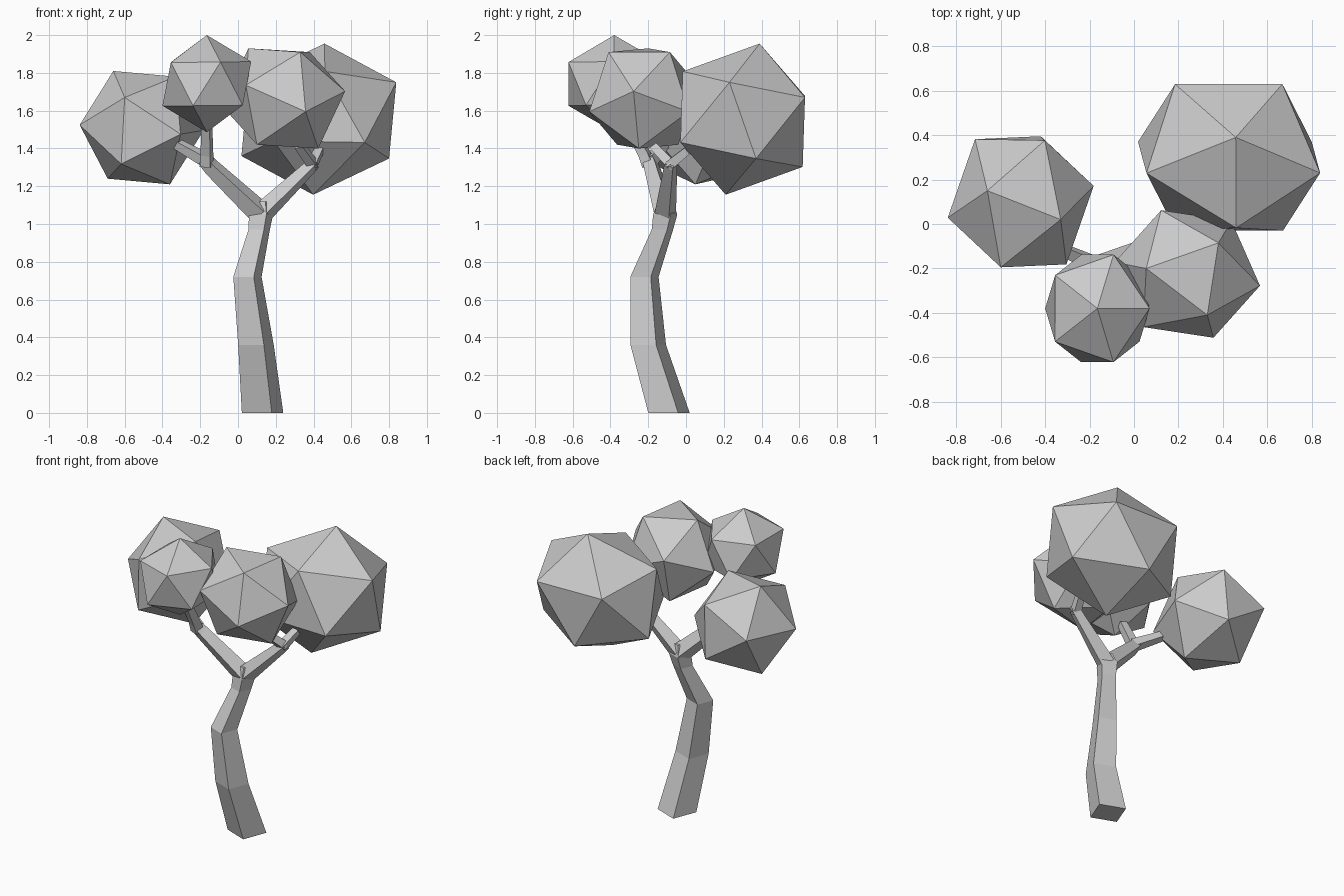
import bpy, bmesh, math
from mathutils import Matrix, Vector

if "Cube" in bpy.data.objects:
    bpy.data.objects.remove(bpy.data.objects["Cube"])

SPIN = math.radians(24)
REF = Vector((-math.sin(SPIN), math.cos(SPIN), 0))
UP = Vector((0, 0, 1))


def finish(bm, name):
    bmesh.ops.recalc_face_normals(bm, faces=bm.faces)
    mesh = bpy.data.meshes.new(name)
    bm.to_mesh(mesh)
    bm.free()
    obj = bpy.data.objects.new(name, mesh)
    bpy.context.collection.objects.link(obj)
    return obj


def limb(name, path, level=False):
    """Four-sided tapering tube through (x, y, z, radius) stations."""
    bm = bmesh.new()
    pts = [Vector(p[:3]) for p in path]
    rings = []
    for i, p in enumerate(pts):
        before, after = pts[max(i - 1, 0)], pts[min(i + 1, len(pts) - 1)]
        d = UP if level else (after - before).normalized()
        u = (REF - d * REF.dot(d)).normalized()
        v = d.cross(u)
        r = path[i][3]
        rings.append([bm.verts.new(p + k * r) for k in (u, v, -u, -v)])
    for a, b in zip(rings, rings[1:]):
        for j in range(4):
            k = (j + 1) % 4
            bm.faces.new((a[j], a[k], b[k], b[j]))
    bm.faces.new(rings[0][::-1])
    bm.faces.new(rings[-1])
    return finish(bm, name)


def foliage(name, centre, *corners):
    """Slightly stretched icosahedron, aimed by the three corners of one face."""
    bm = bmesh.new()
    bmesh.ops.create_icosphere(bm, subdivisions=1, radius=1)
    bm.faces.ensure_lookup_table()
    base = Matrix([v.co for v in bm.faces[0].verts]).transposed()
    goal = Matrix(corners).transposed()
    m = Matrix.Translation(centre) @ (goal @ base.inverted()).to_4x4()
    bmesh.ops.transform(bm, matrix=m, verts=bm.verts)
    return finish(bm, name)


# Trunk, bending to the left and front, then back to the fork
limb("trunk", [(0.13, -0.09, 0, 0.12), (0.095, -0.20, 0.36, 0.103),
               (0.05, -0.22, 0.72, 0.082), (0.112, -0.125, 0.97, 0.062),
               (0.122, -0.11, 1.05, 0.07), (0.128, -0.11, 1.12, 0.042)], level=True)

# Left branch and its twigs
limb("left_branch", [(0.115, -0.11, 1.06, 0.065), (-0.14, -0.18, 1.30, 0.047),
                     (-0.18, -0.195, 1.345, 0.042)])
limb("left_outer_twig", [(-0.155, -0.19, 1.33, 0.042), (-0.325, -0.115, 1.425, 0.032)])
limb("left_upper_twig", [(-0.165, -0.195, 1.31, 0.042), (-0.165, -0.22, 1.37, 0.038),
                         (-0.165, -0.305, 1.53, 0.032)])

# Right branch and its twigs
limb("right_branch", [(0.13, -0.11, 1.06, 0.06), (0.36, -0.085, 1.28, 0.04),
                      (0.405, -0.08, 1.325, 0.036)])
limb("right_back_twig", [(0.39, -0.09, 1.31, 0.036), (0.43, 0.01, 1.39, 0.03)])
limb("right_front_twig", [(0.40, -0.075, 1.31, 0.036), (0.32, -0.18, 1.42, 0.03)])

# Foliage clumps
foliage("left_foliage", (-0.51, 0.10, 1.51),
        (-0.15, 0.05, 0.30), (-0.09, -0.295, 0.16), (0.18, -0.08, 0.27))
foliage("front_foliage", (-0.165, -0.38, 1.743),
        (0, 0, 0.257), (0.235, 0, 0.117), (0.073, 0.242, 0.117))
foliage("middle_foliage", (0.24, -0.225, 1.665),
        (0.09, -0.185, 0.245), (0.14, 0.14, 0.245), (-0.185, 0.025, 0.265))
foliage("right_foliage", (0.428, 0.30, 1.555),
        (0.03, 0.09, 0.40), (0.41, -0.07, 0.195), (0.24, 0.33, 0.115))
